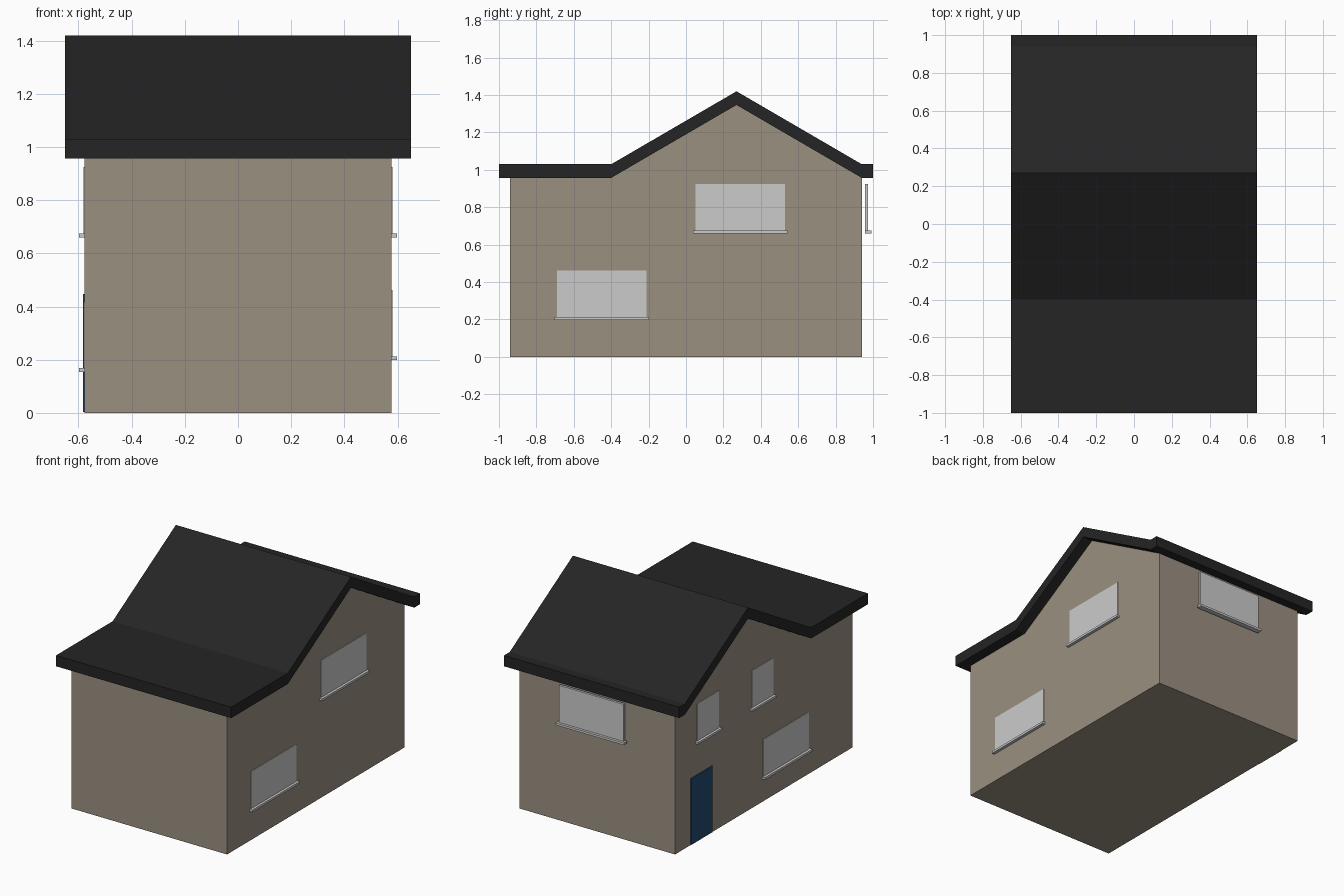
import bpy, bmesh

if "Cube" in bpy.data.objects:
    bpy.data.objects.remove(bpy.data.objects["Cube"])

def material(name, rgb):
    m = bpy.data.materials.new(name)
    m.diffuse_color = (*rgb, 1)
    m.use_nodes = True
    m.node_tree.nodes["Principled BSDF"].inputs["Base Color"].default_value = m.diffuse_color
    return m

WALL = material("wall_brown", (0.33, 0.28, 0.22))
ROOF = material("roof_black", (0.018, 0.018, 0.018))
DOOR = material("door_blue", (0.015, 0.07, 0.16))

def finish(name, bm, mat=None):
    bmesh.ops.recalc_face_normals(bm, faces=bm.faces)
    me = bpy.data.meshes.new(name)
    bm.to_mesh(me)
    bm.free()
    ob = bpy.data.objects.new(name, me)
    if mat:
        me.materials.append(mat)
    bpy.context.collection.objects.link(ob)
    return ob

def add_box(bm, lo, hi):
    vs = bmesh.ops.create_cube(bm, size=1)["verts"]
    for v in vs:
        v.co = [hi[i] if v.co[i] > 0 else lo[i] for i in range(3)]

def prism(name, profile, half, mat):
    """Extrude a (y, z) profile along x, from -half to half."""
    bm = bmesh.new()
    face = bm.faces.new([bm.verts.new((-half, y, z)) for y, z in profile])
    ext = bmesh.ops.extrude_face_region(bm, geom=[face])["geom"]
    for v in ext:
        if isinstance(v, bmesh.types.BMVert):
            v.co.x = half
    return finish(name, bm, mat)

def window(name, side, a, b, z):
    """Pane with a projecting sill; a..b runs along the wall, z is the pane bottom."""
    bm = bmesh.new()
    def part(a0, a1, z0, z1, d0, d1):
        if side == "back":
            add_box(bm, (a0, d0 + 0.393, z0), (a1, d1 + 0.393, z1))
        elif side == "right":
            add_box(bm, (d0, a0, z0), (d1, a1, z1))
        else:
            add_box(bm, (-d1, a0, z0), (-d0, a1, z1))
    part(a, b, z, z + 0.252, 0.565, 0.581)
    part(a - 0.012, b + 0.012, z - 0.012, z + 0.003, 0.563, 0.598)
    return finish(name, bm)

# Walls with the gable, up to the roof underside
prism("walls", [(-0.94, 0), (0.94, 0), (0.94, 0.957), (0.27, 1.347),
                (-0.40, 0.957), (-0.94, 0.957)], 0.577, WALL)

# Folded roof slab: flat front, ridge, short flat eave at the back
line = [(-1, 0.957), (-0.40, 0.957), (0.27, 1.347), (0.94, 0.957), (1, 0.957)]
prism("roof", line + [(y, z + 0.073) for y, z in reversed(line)], 0.65, ROOF)

# Windows
window("right_lower_window", "right", -0.69, -0.21, 0.21)
window("right_upper_window", "right", 0.05, 0.53, 0.672)
window("back_window", "back", -0.22, 0.262, 0.672)
window("left_lower_window", "left", -0.475, 0.006, 0.165)
window("left_upper_window_rear", "left", 0.48, 0.71, 0.672)
window("left_upper_window_middle", "left", -0.095, 0.132, 0.672)

# Door on the left side
bm = bmesh.new()
add_box(bm, (-0.583, 0.55, 0.003), (-0.565, 0.775, 0.447))
finish("door", bm, DOOR)
